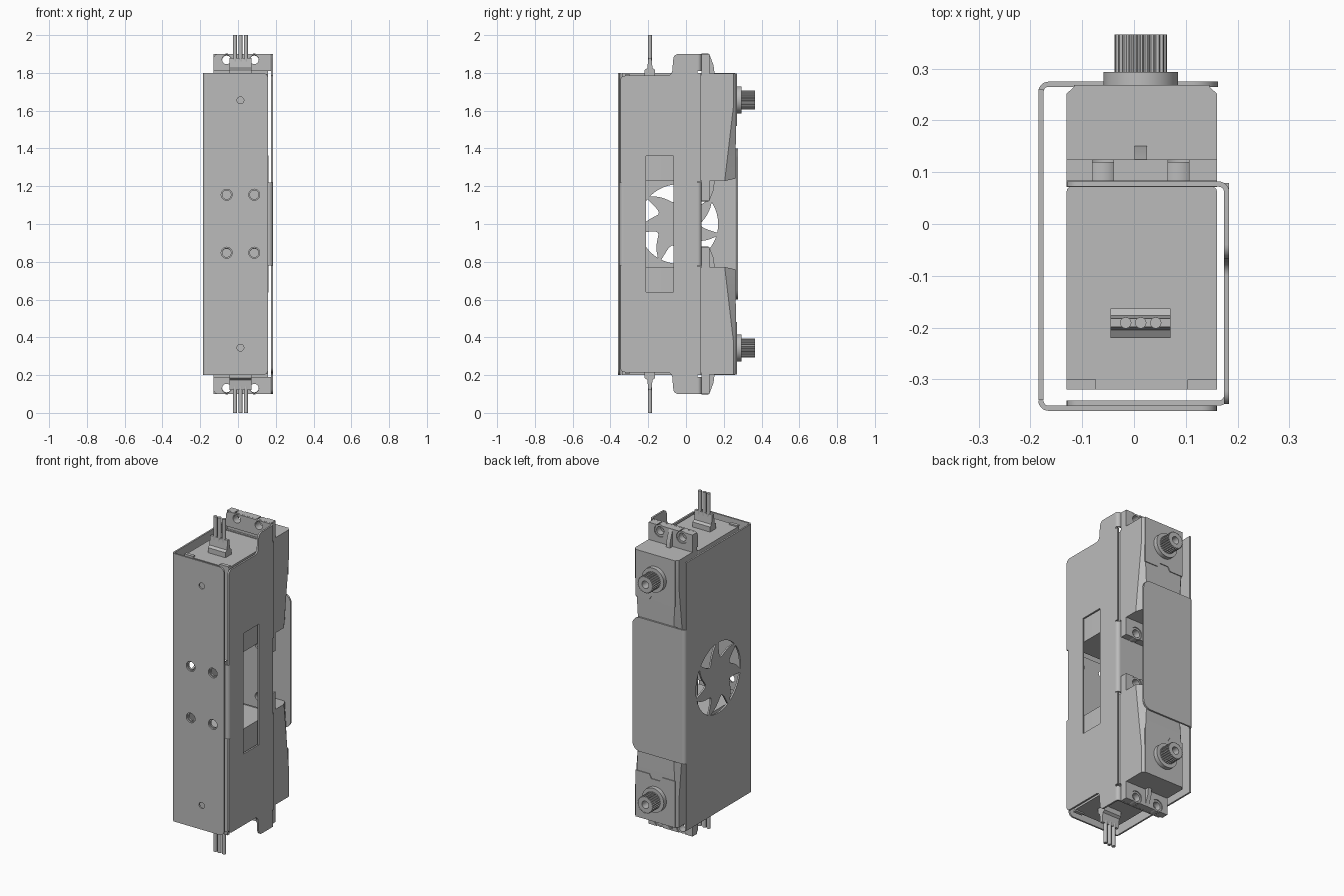
import bpy, bmesh, math
from mathutils import Matrix, Vector

cube = bpy.data.objects.get("Cube")
if cube:
    bpy.data.objects.remove(cube)

grey = bpy.data.materials.new("plain grey")
grey.use_nodes = True
COLOUR = (0.5, 0.5, 0.5, 1)
grey.diffuse_color = COLOUR
grey.node_tree.nodes["Principled BSDF"].inputs["Base Color"].default_value = COLOUR

# Directions of (profile u, profile v, depth) for each extrusion axis
AXES = {"x": ((0, 1, 0), (0, 0, 1), (1, 0, 0)),
        "y": ((1, 0, 0), (0, 0, 1), (0, 1, 0)),
        "z": ((1, 0, 0), (0, 1, 0), (0, 0, 1))}
parts = []


def finish(name, bm, mirror=False):
    """Clean up, optionally add a copy mirrored about mid height, and link."""
    bmesh.ops.remove_doubles(bm, verts=bm.verts, dist=0.0001)
    if mirror:
        copy = bmesh.ops.duplicate(bm, geom=bm.verts[:] + bm.edges[:] + bm.faces[:])
        for v in copy["geom"]:
            if isinstance(v, bmesh.types.BMVert):
                v.co.z = 2 - v.co.z
    bmesh.ops.recalc_face_normals(bm, faces=bm.faces)
    mesh = bpy.data.meshes.new(name)
    bm.to_mesh(mesh)
    bm.free()
    mesh.materials.append(grey)
    obj = bpy.data.objects.new(name, mesh)
    bpy.context.collection.objects.link(obj)
    parts.append(obj)
    return obj


def extrude(name, axis, loops, a, b, mirror=False):
    """Fill an outline with holes and extrude it along an axis from a to b."""
    curve = bpy.data.curves.new(name, "CURVE")
    curve.dimensions = "2D"
    curve.fill_mode = "BOTH"
    curve.extrude = (b - a) / 2
    for loop in loops:
        spline = curve.splines.new("POLY")
        spline.points.add(len(loop) - 1)
        for p, (u, v) in zip(spline.points, loop):
            p.co = (u, v, 0, 1)
        spline.use_cyclic_u = True
    temp = bpy.data.objects.new("temp", curve)
    bpy.context.collection.objects.link(temp)
    deps = bpy.context.evaluated_depsgraph_get()
    mesh = bpy.data.meshes.new_from_object(temp.evaluated_get(deps))
    bm = bmesh.new()
    bm.from_mesh(mesh)
    bpy.data.objects.remove(temp)
    bpy.data.curves.remove(curve)
    bpy.data.meshes.remove(mesh)
    du, dv, dw = (Vector(d) for d in AXES[axis])
    for vert in bm.verts:
        u, v, w = vert.co
        vert.co = du * u + dv * v + dw * (w + (a + b) / 2)
    return finish(name, bm, mirror)


def circle(u, v, r, n=32):
    return [(u + r * math.cos(i * math.tau / n), v + r * math.sin(i * math.tau / n))
            for i in range(n)]


def rect(u0, u1, v0, v1):
    return [(u0, v0), (u1, v0), (u1, v1), (u0, v1)]


def rounded(points, r, only=None):
    """Round the corners of a polygon (all of them, or those listed)."""
    out = []
    for i, p in enumerate(points):
        if only is not None and i not in only:
            out.append(p)
            continue
        p0, p1, p2 = Vector(points[i - 1]), Vector(p), Vector(points[(i + 1) % len(points)])
        s = p1 + (p0 - p1).normalized() * r
        e = p1 + (p2 - p1).normalized() * r
        for k in range(7):
            t = k / 6
            w = (0.586 * t * (1 - t)) * 2.41
            den = (1 - t) ** 2 + w + t * t
            out.append(tuple((s * (1 - t) ** 2 + p1 * w + e * t * t) / den))
    return out


def bend(name, cx, cy, start, r, z0, z1, mirror=False):
    """Quarter round sheet metal bend."""
    angles = [math.radians(start + 11.25 * i) for i in range(9)]
    ring = [(cx + r * math.cos(t), cy + r * math.sin(t)) for t in angles]
    ring += [(cx + (r - T) * math.cos(t), cy + (r - T) * math.sin(t)) for t in reversed(angles)]
    extrude(name, "z", [ring], z0, z1, mirror)


T = 0.01                      # sheet thickness
R = 0.02                      # bend radius
MID = 0.013                   # servo centre in x
HOLES_X = (-0.06, 0.086)
X0, X1 = -0.13, 0.16          # servo width


def comma(start):
    """One comma-shaped opening of the fan grille."""
    n, cy, cz = 16, -0.04, 1
    outer = [(0.21, i / n) for i in range(n + 1)]
    inner = [(0.208 - 0.09 * math.sin(math.pi * (i / n) ** 0.5), i / n) for i in range(n - 1, 0, -1)]
    return [(cy + r * math.cos(start + 0.8 * t), cz + r * math.sin(start + 0.8 * t))
            for r, t in outer + inner]


# Outer bracket: fan wall, front plate and rear flange
wall = [(-0.34, 0.2), (0.26, 0.2), (0.26, 0.6), (0.256, 0.6), (0.256, 1.4),
        (0.26, 1.4), (0.26, 1.8), (-0.34, 1.8)]
fan = [comma(math.pi / 2 + i * math.tau / 7) for i in range(7)]
extrude("fan_wall", "x", [wall] + fan, -0.185, -0.185 + T)
bend("front_bend", -0.165, -0.341, 180, R, 0.2, 1.8)
front_holes = [circle(x, z, 0.029) for x in HOLES_X for z in (0.848, 1.155)]
front_holes += [circle(MID, z, 0.018) for z in (0.345, 1.655)]
extrude("front_plate", "y", [rounded(rect(-0.165, 0.16, 0.2, 1.8), 0.03, (1, 2))] + front_holes,
        -0.361, -0.361 + T)
bend("rear_bend", -0.165, 0.255, 90, R, 0.6, 1.4)
extrude("rear_flange", "y", [rounded(rect(-0.165, 0.162, 0.6, 1.4), 0.05, (1, 2))],
        0.275 - T, 0.275)

# Inner bracket: window wall with raised ends and three rear tabs
half = [(-0.33, 1.22), (-0.348, 1.22), (-0.348, 1.785), (-0.075, 1.785), (-0.065, 1.9), (0.062, 1.9)]
side = half + [(u, 2 - v) for u, v in reversed(half)]
side = rounded(side, 0.025, (2, 3, 4, 7, 8, 9))
extrude("window_wall", "x", [side, rect(-0.212, -0.066, 0.64, 1.36)], 0.184 - T, 0.184)
extrude("window_wall_edge", "x", [rect(0.062, 0.079, 1.225, 1.8)], 0.184 - T, 0.184, True)
for label, z0, z1, both in (("end", 1.81, 1.9, True), ("middle", 0.78, 1.22, False)):
    levels = (1.87,) if both else (0.848, 1.155)
    tab_holes = [circle(x, z, 0.024) for x in HOLES_X for z in levels]
    outline = rounded(rect(X0, 0.164, z0, z1), 0.025, (3,) if both else (0, 3))
    extrude(label + "_tab", "y", [outline] + tab_holes, 0.072, 0.082, both)
    bend(label + "_tab_bend", 0.164, 0.062, 0, R, z0, z1, both)
lap_holes = [circle(x, z, 0.023) for x in HOLES_X for z in (0.848, 1.155)]
extrude("front_lap", "y", [rounded(rect(X0, 0.164, 0.78, 1.22), 0.025, (0, 3))] + lap_holes,
        -0.351, -0.341)
bend("front_lap_bend", 0.164, -0.331, 270, R, 0.78, 1.22)

# Servo cases (modelled at the top, mirrored to the bottom)
extrude("servo_case", "z", [rounded(rect(X0, X1, -0.32, 0.0715), 0.008)], 1.23, 1.785, True)
extrude("servo_collar", "z", [rect(X0, X1, 0.0715, 0.125)], 1.23, 1.79, True)
for x0, x1 in ((X0, -0.073), (0.103, X1)):
    extrude("case_corner_foot", "z", [rect(x0, x1, -0.32, -0.3)], 1.785, 1.793, True)

# Servo caps, with side chamfers widening toward the middle
bm = bmesh.new()
sections = []
for z, ys, yt, c in ((1.797, 0.252, 0.265, 0.014), (1.63, 0.252, 0.265, 0.014), (1.24, 0.205, 0.262, 0.035)):
    pts = [(X0, 0.125), (X0, ys), (X0 + c, yt), (X1 - c, yt), (X1, ys), (X1, 0.125)]
    sections.append([bm.verts.new((x, y, z - (0.012 if z < 1.3 and y < 0.25 else 0))) for x, y in pts])
for s, t in zip(sections, sections[1:]):
    for i in range(6):
        j = (i + 1) % 6
        bm.faces.new((s[i], s[j], t[j], t[i]))
bm.faces.new(sections[0])
bm.faces.new(sections[-1])
finish("servo_cap", bm, True)

# Raised pad around the output with a notched lower edge
pad = [(X0 + 0.014, 1.797), (X0 + 0.014, 1.52), (-0.03, 1.52), (-0.015, 1.545), (0.04, 1.545),
       (0.055, 1.52), (X1 - 0.014, 1.52), (X1 - 0.014, 1.797)]
extrude("output_pad", "y", [pad], 0.264, 0.269, True)

# Output boss and splined shaft
extrude("output_boss", "y", [circle(MID, 1.657, 0.072, 48)], 0.26, 0.294, True)
teeth = 25
spline = []
for i in range(teeth * 4):
    r = 0.051 if i % 4 < 2 else 0.046
    a = i * math.tau / (teeth * 4)
    spline.append((MID + r * math.cos(a), 1.657 + r * math.sin(a)))
extrude("splined_shaft", "y", [spline, circle(MID, 1.657, 0.022)], 0.29, 0.366, True)

# Mounting ears, grommets and ribs at both ends of each servo
for label, z0, z1, zc, root in (("outer", 1.79, 1.9, 1.867, 1.79), ("inner", 1.122, 1.23, 1.155, 1.23)):
    s = 1 if label == "outer" else -1
    tip = z1 if s > 0 else z0
    ear = [(X0, root), (X0, tip)]
    for x in HOLES_X:
        ear += [(x - 0.02, tip)]
        arc = [math.radians(124 + 292 * i / 24) for i in range(25)]
        ear += [(x + 0.036 * math.cos(a), zc + s * 0.036 * math.sin(a)) for a in arc
                if s * (zc + s * 0.036 * math.sin(a) - tip) < 0]
        ear += [(x + 0.02, tip)]
    ear += [(X1, tip), (X1, root)]
    extrude(label + "_ear", "y", [ear], 0.083, 0.125, True)
    for x in HOLES_X:
        extrude(label + "_grommet", "y", [circle(x, zc, 0.035), circle(x, zc, 0.024)], 0.083, 0.12, True)
    rib = [(0.12, root), (0.152, root), (0.146, root + s * 0.05), (0.125, tip - s * 0.005), (0.12, tip - s * 0.005)]
    extrude(label + "_ear_rib", "x", [rib], 0.001, 0.025, True)

# Cable exits and three-wire leads
boot = [(-0.22, 1.78), (-0.22, 1.815), (-0.205, 1.825), (-0.199, 1.88),
        (-0.183, 1.88), (-0.177, 1.825), (-0.163, 1.815), (-0.163, 1.78)]
extrude("cable_boot", "x", [boot], -0.045, 0.071, True)
for x in (-0.016, MID, 0.042):
    extrude("lead_wire", "z", [circle(x, -0.191, 0.011, 16)], 1.86, 2.0, True)

# Smooth shading with sharp edges kept
bpy.ops.object.select_all(action="DESELECT")
for obj in parts:
    obj.select_set(True)
bpy.context.view_layer.objects.active = parts[0]
bpy.ops.object.shade_smooth_by_angle(angle=math.radians(30))
